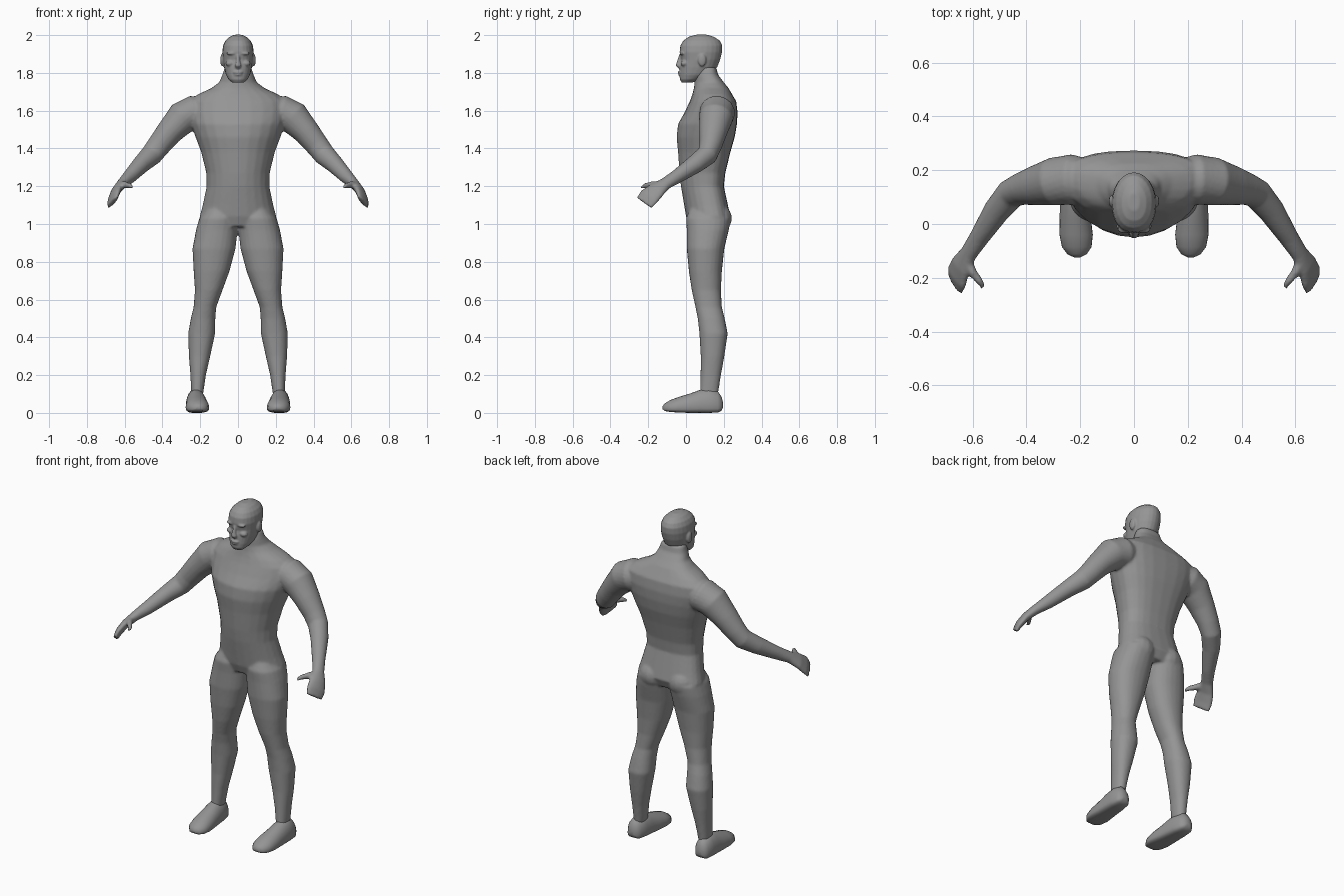
import bpy, bmesh, math
from mathutils import Vector

grey = bpy.data.materials.new("plain grey")
grey.diffuse_color = (0.3, 0.3, 0.3, 1)
N = 24


def loft(bm, rings):
    """Skin a list of closed point loops and cap both ends."""
    loops = [[bm.verts.new(p) for p in r] for r in rings]
    faces = [bm.faces.new(loops[0]), bm.faces.new(loops[-1])]
    for a, b in zip(loops, loops[1:]):
        for i in range(N):
            j = (i + 1) % N
            faces.append(bm.faces.new((a[i], a[j], b[j], b[i])))
    bmesh.ops.recalc_face_normals(bm, faces=faces)


def egg(half, low, high, mid, n_low=2.0, n_high=2.0):
    """Cross-section whose lower and upper halves have their own depth and squareness."""
    pts = []
    for i in range(N):
        a = 2 * math.pi * i / N
        c, s = math.cos(a), math.sin(a)
        n = n_high if s > 0 else n_low
        depth = high - mid if s > 0 else mid - low
        pts.append((math.copysign(abs(c) ** (2 / n), c) * half,
                    mid + math.copysign(abs(s) ** (2 / n), s) * depth))
    return pts


def stack(bm, rows, cx=0.0, n_front=2.0, n_back=2.0, bias=0.5):
    """Upright loft from rows of (z, half width, front y, back y)."""
    loft(bm, [[(cx + x, y, z) for x, y in
               egg(w, f, b, f + (b - f) * bias, n_front, n_back)]
              for z, w, f, b in rows])


def limb(bm, rows, side, hint):
    """Loft along a 3D path of (x, y, z, radius across, radius through)."""
    pts = [Vector(r[:3]) for r in rows]
    rings = []
    for k, r in enumerate(rows):
        d = (pts[min(k + 1, len(pts) - 1)] - pts[max(k - 1, 0)]).normalized()
        u = (hint - d * hint.dot(d)).normalized()
        v = d.cross(u)
        ring = []
        for i in range(N):
            a = 2 * math.pi * i / N
            p = pts[k] + u * math.cos(a) * r[3] + v * math.sin(a) * r[4]
            ring.append((p.x * side, p.y, p.z))
        rings.append(ring)
    loft(bm, rings)


def blob(bm, centre, radii):
    vs = bmesh.ops.create_uvsphere(bm, u_segments=16, v_segments=10, radius=1)["verts"]
    for v in vs:
        v.co = Vector(centre) + Vector([a * b for a, b in zip(v.co, radii)])


def finish(name, bm, voxel=None, smooth=3):
    me = bpy.data.meshes.new(name)
    bm.to_mesh(me)
    bm.free()
    ob = bpy.data.objects.new(name, me)
    bpy.context.collection.objects.link(ob)
    me.materials.append(grey)
    if voxel:
        m = ob.modifiers.new("fuse", "REMESH")
        m.mode, m.voxel_size, m.use_smooth_shade = "VOXEL", voxel, True
        m = ob.modifiers.new("soften", "SMOOTH")
        m.factor, m.iterations = 0.5, smooth
    for p in me.polygons:
        p.use_smooth = True
    return ob


# body: torso and neck
body = bmesh.new()
stack(body, [
    (0.985, 0.19, 0.02, 0.21), (1.04, 0.203, 0.0, 0.235), (1.10, 0.187, -0.01, 0.222),
    (1.20, 0.166, -0.027, 0.20), (1.27, 0.168, -0.035, 0.208), (1.38, 0.195, -0.042, 0.235),
    (1.46, 0.225, -0.05, 0.258), (1.53, 0.25, -0.042, 0.27), (1.59, 0.265, -0.008, 0.273),
    (1.65, 0.26, 0.02, 0.266), (1.685, 0.215, 0.033, 0.245), (1.72, 0.14, 0.042, 0.225),
    (1.75, 0.1, 0.045, 0.20), (1.79, 0.083, 0.045, 0.17), (1.83, 0.07, 0.06, 0.16),
], n_back=2.5, bias=0.6)

hand_axis = Vector((0.43, 0.79, -0.43))
for s in (-1, 1):
    # legs
    rows = [(1.08, 0.03, 0.165, 0.02, 0.20), (1.03, 0.0, 0.205, 0.0, 0.238),
            (0.97, 0.002, 0.222, 0.004, 0.227), (0.87, 0.013, 0.241, 0.004, 0.203),
            (0.75, 0.045, 0.235, 0.015, 0.19), (0.65, 0.082, 0.228, 0.03, 0.185),
            (0.56, 0.115, 0.235, 0.05, 0.19), (0.50, 0.12, 0.25, 0.062, 0.205),
            (0.42, 0.121, 0.264, 0.071, 0.221), (0.30, 0.147, 0.26, 0.078, 0.203),
            (0.20, 0.17, 0.252, 0.077, 0.185), (0.09, 0.186, 0.247, 0.074, 0.168)]
    loft(body, [[(s * (i + o) / 2 + x, y, z) for x, y in
                 egg((o - i) / 2, f, b, (f + b) / 2, 2.2, 2.2)] for z, i, o, f, b in rows])
    # arms and mitten-shaped hands
    limb(body, [
        (0.14, 0.165, 1.61, 0.07, 0.06), (0.23, 0.165, 1.59, 0.095, 0.092),
        (0.295, 0.158, 1.562, 0.09, 0.088), (0.365, 0.143, 1.485, 0.074, 0.07),
        (0.42, 0.13, 1.415, 0.06, 0.062), (0.458, 0.112, 1.366, 0.055, 0.058),
        (0.51, 0.05, 1.318, 0.05, 0.048), (0.575, -0.05, 1.25, 0.037, 0.037),
        (0.615, -0.11, 1.213, 0.035, 0.027), (0.643, -0.155, 1.18, 0.05, 0.023),
        (0.658, -0.195, 1.145, 0.06, 0.02), (0.664, -0.222, 1.112, 0.055, 0.013)],
        s, hand_axis)
    # thumbs
    limb(body, [(0.622, -0.13, 1.207, 0.02, 0.02), (0.60, -0.18, 1.208, 0.018, 0.017),
                (0.572, -0.215, 1.203, 0.014, 0.013), (0.56, -0.236, 1.193, 0.009, 0.009)],
         s, hand_axis)
    # buttocks
    blob(body, (s * 0.095, 0.165, 1.03), (0.085, 0.078, 0.08))
finish("body", body, 0.008, 4)

# head: skull and jaw
head = bmesh.new()
stack(head, [
    (1.748, 0.03, -0.022, 0.03), (1.765, 0.05, -0.033, 0.08), (1.79, 0.064, -0.034, 0.13),
    (1.83, 0.074, -0.032, 0.165), (1.87, 0.08, -0.026, 0.181), (1.91, 0.083, -0.034, 0.191),
    (1.945, 0.079, -0.03, 0.192), (1.97, 0.067, -0.015, 0.18), (1.99, 0.046, 0.012, 0.15),
    (2.002, 0.02, 0.05, 0.115)], n_front=2.3)
# nose, lips, brows and ears
limb(head, [(0, -0.026, 1.895, 0.008, 0.01), (0, -0.036, 1.86, 0.011, 0.012),
            (0, -0.041, 1.84, 0.017, 0.014), (0, -0.03, 1.828, 0.014, 0.01)], 1, Vector((1, 0, 0)))
blob(head, (0, -0.033, 1.803), (0.026, 0.011, 0.006))
blob(head, (0, -0.031, 1.791), (0.022, 0.01, 0.006))
for s in (-1, 1):
    blob(head, (s * 0.034, -0.021, 1.903), (0.028, 0.014, 0.008))
    blob(head, (s * 0.042, -0.008, 1.85), (0.024, 0.02, 0.016))
    blob(head, (s * 0.083, 0.085, 1.868), (0.011, 0.022, 0.034))
finish("head", head, 0.005, 2)

# shoes
for s, label in ((-1, "left"), (1, "right")):
    shoe = bmesh.new()
    rows = [(0.196, 0.012, 0.03, 0.055), (0.188, 0.032, 0.012, 0.085), (0.168, 0.045, 0.002, 0.115),
            (0.12, 0.052, 0.0, 0.128), (0.075, 0.055, 0.0, 0.122), (0.02, 0.058, 0.0, 0.102),
            (-0.04, 0.062, 0.002, 0.084), (-0.085, 0.055, 0.005, 0.067),
            (-0.112, 0.036, 0.01, 0.05), (-0.124, 0.012, 0.02, 0.036)]
    loft(shoe, [[(s * (0.217 + 0.05 * y) + x, y, z) for x, z in
                 egg(w, lo, hi, lo + (hi - lo) * 0.35, 3.5, 2.0)] for y, w, lo, hi in rows])
    finish(label + "_shoe", shoe)
